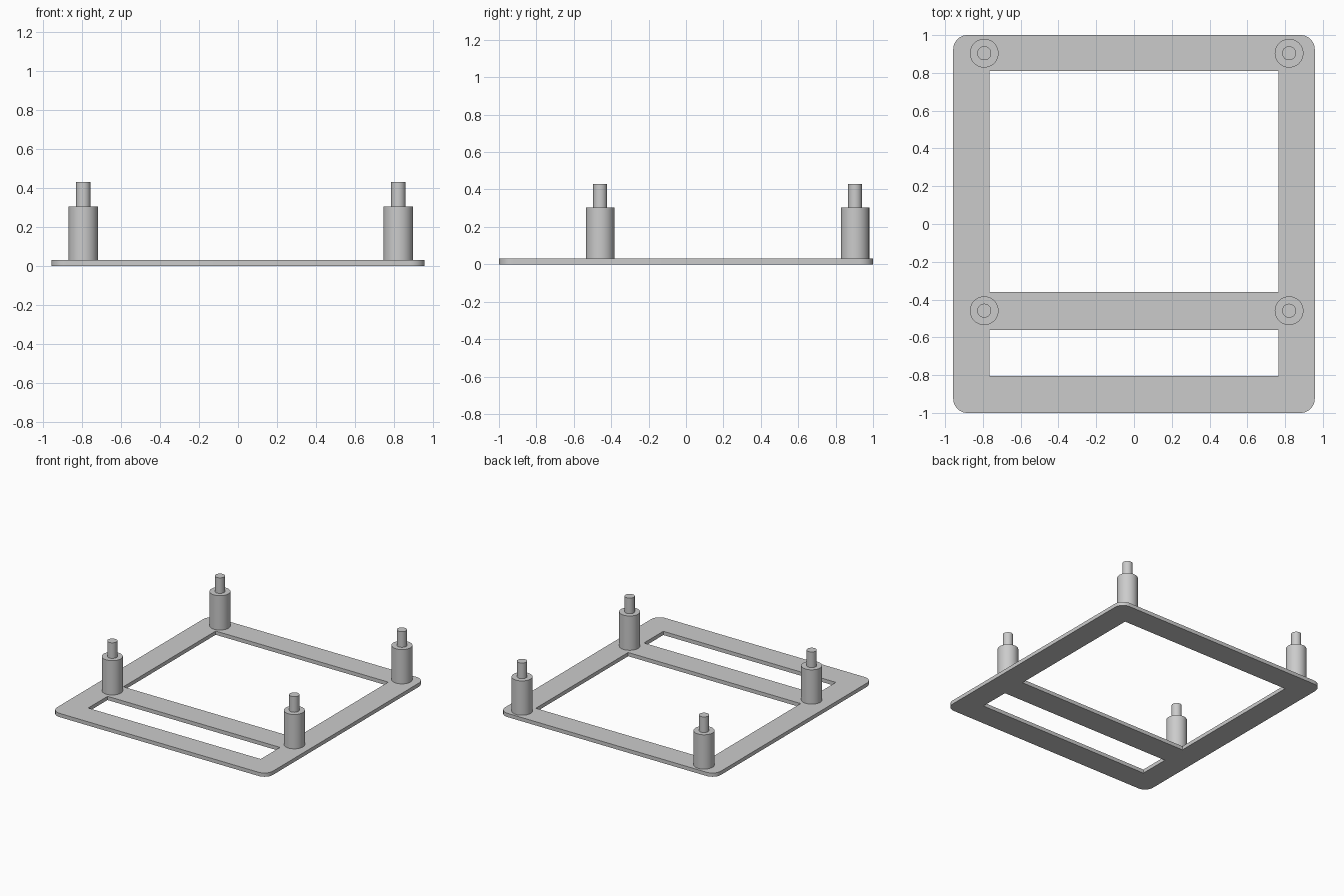
import bpy
from math import cos, sin, pi

cube = bpy.data.objects.get("Cube")
if cube:
    bpy.data.objects.remove(cube, do_unlink=True)

grey = bpy.data.materials.new("plain grey")
grey.use_nodes = True
GREY = (0.6, 0.6, 0.6, 1)
grey.diffuse_color = GREY
grey.node_tree.nodes["Principled BSDF"].inputs["Base Color"].default_value = GREY

PLATE_TOP = 0.03
HALF_X, HALF_Y, CORNER = 0.957, 1.0, 0.075
WINDOW_X = 0.765


def rounded_outline(hx, hy, r, steps=10):
    """Counter-clockwise rectangle with round corners."""
    points = []
    for i, (sx, sy) in enumerate([(1, 1), (-1, 1), (-1, -1), (1, -1)]):
        for k in range(steps + 1):
            a = (i + k / steps) * pi / 2
            points.append((sx * (hx - r) + r * cos(a), sy * (hy - r) + r * sin(a)))
    return points


def window(y0, y1):
    return [(-WINDOW_X, y0), (-WINDOW_X, y1), (WINDOW_X, y1), (WINDOW_X, y0)]


def make_plate(name, loops, z0, z1):
    """Flat plate: the first loop is the edge, the others are openings."""
    curve = bpy.data.curves.new(name, 'CURVE')
    curve.dimensions = '2D'
    curve.fill_mode = 'BOTH'
    curve.extrude = (z1 - z0) / 2
    for loop in loops:
        spline = curve.splines.new('POLY')
        spline.points.add(len(loop) - 1)
        for p, (x, y) in zip(spline.points, loop):
            p.co = (x, y, 0, 1)
        spline.use_cyclic_u = True
    obj = bpy.data.objects.new(name, curve)
    obj.location.z = (z0 + z1) / 2
    bpy.context.collection.objects.link(obj)
    bpy.ops.object.select_all(action='DESELECT')
    obj.select_set(True)
    bpy.context.view_layer.objects.active = obj
    bpy.ops.object.convert(target='MESH')
    finish(name)


def make_cylinder(name, x, y, radius, z0, z1):
    bpy.ops.mesh.primitive_cylinder_add(vertices=48, radius=radius, depth=z1 - z0,
                                        location=(x, y, (z0 + z1) / 2))
    finish(name)


def finish(name):
    obj = bpy.context.object
    obj.name = name
    obj.data.materials.clear()
    obj.data.materials.append(grey)
    bpy.ops.object.shade_smooth_by_angle(angle=pi / 6)


# Base frame with a large and a narrow opening
make_plate("base_frame",
           [rounded_outline(HALF_X, HALF_Y, CORNER), window(-0.36, 0.81), window(-0.805, -0.56)],
           0, PLATE_TOP)

# Four standoffs, each a thick post with a thin pin on top
for side, x in (("right", -0.793), ("left", 0.821)):
    for end, y in (("front", -0.459), ("back", 0.904)):
        make_cylinder(f"{end}_{side}_post", x, y, 0.076, PLATE_TOP, 0.305)
        make_cylinder(f"{end}_{side}_pin", x, y, 0.037, 0.305, 0.43)
